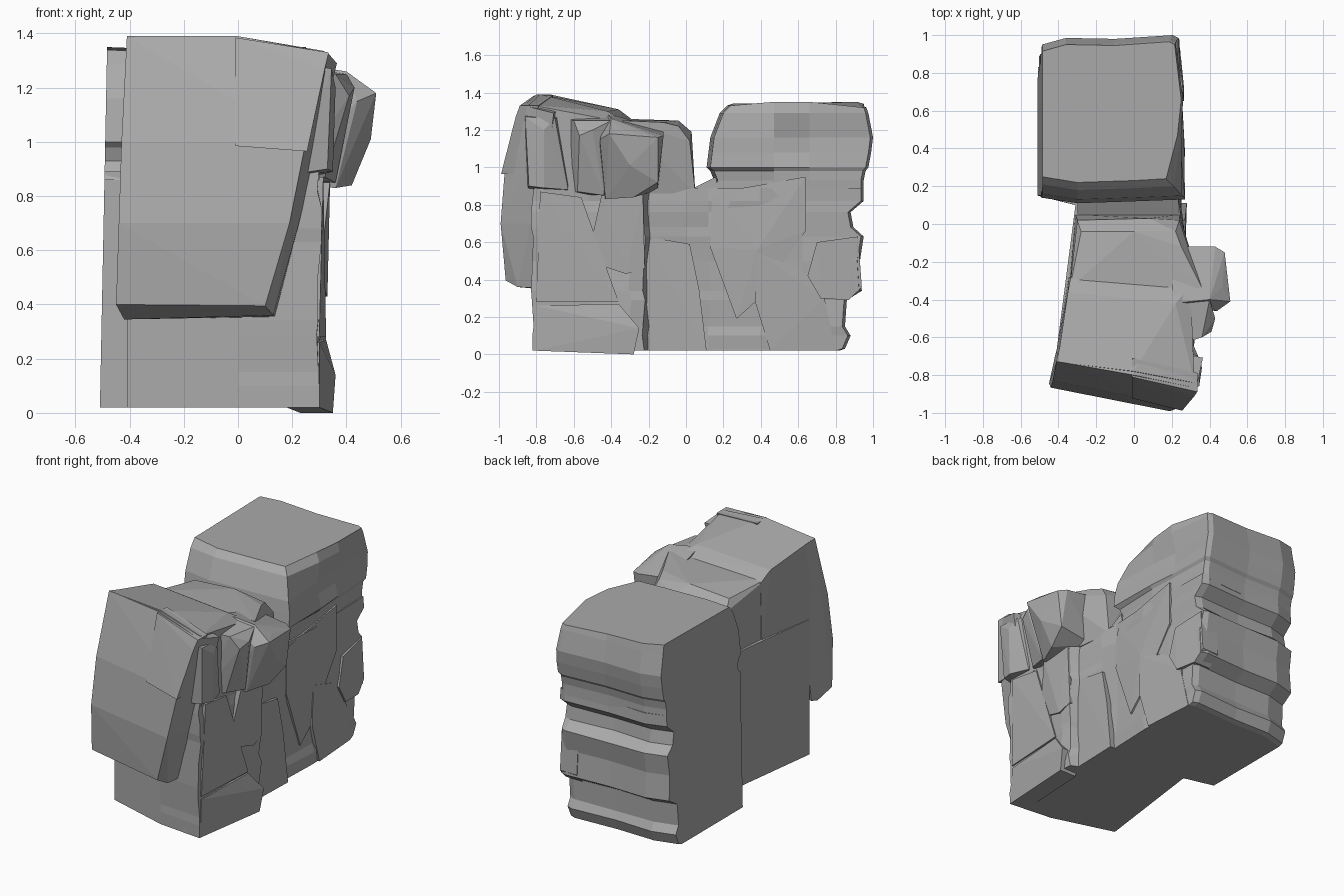
import bpy, bmesh, random
from mathutils import Vector

random.seed(4)
rock = bpy.data.materials.new("rock_grey")
rock.diffuse_color = (.40, .40, .40, 1)


def finish(name, bm):
    bmesh.ops.recalc_face_normals(bm, faces=bm.faces)
    me = bpy.data.meshes.new(name)
    bm.to_mesh(me)
    bm.free()
    me.materials.append(rock)
    ob = bpy.data.objects.new(name, me)
    bpy.context.collection.objects.link(ob)
    return ob


def hull(name, pts):
    """Convex faceted chunk of rock."""
    bm = bmesh.new()
    vs = [bm.verts.new(p) for p in pts]
    r = bmesh.ops.convex_hull(bm, input=vs)
    junk = {g for g in r["geom_interior"] + r["geom_unused"]
            if isinstance(g, bmesh.types.BMVert)}
    bmesh.ops.delete(bm, geom=list(junk), context='VERTS')
    bmesh.ops.dissolve_limit(bm, angle_limit=0.02, verts=bm.verts, edges=bm.edges)
    return finish(name, bm)


def loft(name, rings):
    """Skin a stack of equal-length rings and cap both ends."""
    bm = bmesh.new()
    rows = [[bm.verts.new(p) for p in r] for r in rings]
    n = len(rows[0])
    for a, b in zip(rows, rows[1:]):
        for i in range(n):
            j = (i + 1) % n
            bm.faces.new((a[i], a[j], b[j], b[i]))
    bm.faces.new(rows[0][::-1])
    bm.faces.new(rows[-1])
    return finish(name, bm)


def plate(name, yz, xs):
    """Slab leaning out of the right-hand face: y, z outline and x at each corner."""
    return hull(name, [(x - d, *p) for p, x in zip(yz, xs) for d in (0, .12)])


def jit(a):
    return random.uniform(-a, a)


# Lower cliff: (z, back y) strata, jittered right-hand face
strata = [(.02, .82), (.03, .85), (.10, .88), (.15, .85), (.29, .86), (.34, .94), (.50, .93),
          (.63, .95), (.68, .895), (.76, .88), (.82, .95), (.89, .95)]
right = [(.30, -.82), (.295, -.52), (.325, -.30), (.32, -.225), (.265, -.20), (.255, .0),
         (.245, .12), (.255, .4), (.245, .62)]
rings = []
for z, yb in strata:
    a = 0 if z < .05 else .010
    r = [(-.41, -.67, z), (0, -.79, z)]
    r += [(x + jit(a), y + jit(a), z) for x, y in right]
    r += [(.235 + jit(a), yb - .015, z), (.2, yb, z), (-.1, yb - .015 + jit(a), z),
          (-.36, yb - .01, z), (-.51 + .02 * z, yb - .05, z),
          (-.51 + .02 * z, .15, z), (-.31, .10, z)]
    rings.append(r)
loft("lower_cliff", rings)

# Back tower: z, front y, back y, right x at four stations
tower = [(.86, .11, .95, (.23, .24, .24, .23)),
         (.93, .15, .95, (.23, .245, .245, .23)),
         (.98, .13, .96, (.24, .25, .24, .23)),
         (1.00, .11, .975, (.27, .265, .25, .24)),
         (1.08, .12, .99, (.27, .24, .23, .24)),
         (1.16, .13, 1.0, (.255, .24, .22, .235)),
         (1.29, .18, .975, (.21, .25, .26, .22)),
         (1.33, .22, .965, (.17, .23, .25, .215))]
rings = []
for z, yf, yb, xs in tower:
    t = .02 if z > 1.3 else 0
    xl = -.51 + .02 * z
    rings.append([(-.30, yf, z), (0, yf + .01, z), (xs[0], yf + .02, z),
                  (xs[1], .47, z + t), (xs[2], .66, z + t), (xs[3], yb - .015, z - t / 2),
                  (xs[3] - .03, yb, z - t / 2), (-.1, yb - .02, z), (-.36, yb - .015, z + t / 2),
                  (xl, yb - .05, z + t), (xl, yf + .03, z + t / 2)])
loft("back_tower", rings)

# Overhanging front slab: front outline (x, z, y at x=0), flush with the left wall
outline = [(-.45, .40, -.93), (.10, .395, -.945), (-.44, .7, -.95), (.19, .7, -.955),
           (-.43, 1.0, -.91), (.25, 1.0, -.92), (-.41, 1.39, -.805), (0, 1.39, -.80),
           (.33, 1.33, -.805)]
pts = []
for x, z, y in outline:
    fy = y - .19 * x
    pts.append((x, fy, z))
    pts.append((x + (.035 if x else 0), fy + .16, z - (.04 if z < .5 or z > 1.3 else 0)))
pts += [(-.42, -.74, .345), (.13, -.90, .36)]
hull("front_overhang", pts)

# Slightly raised upper corner block on the slab
pts = []
for x, z, y in [(-.01, .985, -.925), (.255, .965, -.94), (-.01, 1.385, -.812),
                (.335, 1.33, -.825), (.32, 1.27, -.85)]:
    pts += [(x, y - .19 * x, z), (x, y - .19 * x + .1, z)]
hull("front_corner_block", pts)

# Front upper mass and the lower step behind it
hull("front_upper_mass", [
    (-.405, -.73, 1.39), (0, -.78, 1.39), (.32, -.84, 1.335), (.30, -.70, 1.30),
    (-.35, -.36, 1.31), (.22, -.42, 1.30), (-.335, -.28, 1.25), (.30, -.33, 1.24),
    (-.41, -.67, .85), (.30, -.80, .86), (.30, -.30, .85), (-.345, -.28, .85)])
hull("rear_step", [
    (-.34, -.34, 1.26), (.36, -.34, 1.25), (.25, -.12, 1.24), (.22, -.04, 1.22),
    (0, -.04, 1.25), (-.28, -.04, 1.23), (-.30, .02, 1.17), (.08, .03, 1.19),
    (.24, .02, 1.14), (.24, .05, .86), (-.31, .05, .86), (-.345, -.34, .86),
    (.29, -.34, .86), (.26, -.12, .86)])

# Saddle at the bottom of the gap
hull("gap_saddle", [(x, y, z) for x in (-.30, .235)
                    for y, z in [(.02, .80), (.04, .89), (.10, .88), (.16, .95), (.18, .8)]])

# Chunks projecting from the upper right side
hull("side_bulge", [
    (.51, -.41, 1.18), (.47, -.33, 1.20), (.48, -.15, 1.16), (.43, -.12, 1.17),
    (.49, -.30, 1.01), (.45, -.15, .92), (.42, -.28, .84), (.36, -.43, .83),
    (.44, -.46, 1.15), (.40, -.40, 1.26), (.2, -.42, 1.29), (.2, -.12, 1.2),
    (.2, -.15, .88), (.2, -.45, .84)])
hull("side_middle_chunk", [
    (.41, -.57, 1.17), (.43, -.50, 1.20), (.36, -.60, 1.25), (.40, -.40, 1.25),
    (.36, -.44, .85), (.32, -.58, .87), (.2, -.65, 1.27), (.2, -.65, .86),
    (.2, -.40, 1.28), (.2, -.40, .85)])
hull("side_front_chunk", [
    (.345, -.86, 1.27), (.36, -.76, 1.20), (.34, -.70, 1.26), (.33, -.84, .90),
    (.35, -.76, .89), (.31, -.63, .88), (.30, -.66, 1.02), (.2, -.86, 1.3),
    (.2, -.65, 1.29), (.2, -.85, .88), (.2, -.63, .88)])

# Leaning slabs and columns on the lower right face
plate("side_column", [(-.53, .50), (-.45, .86), (-.23, .86), (-.22, .46), (-.32, .43)],
      [.30, .34, .335, .325, .33])
plate("side_front_plate", [(-.80, .28), (-.78, .87), (-.56, .84), (-.50, .50), (-.36, .28)],
      [.30, .315, .31, .30, .325])
plate("side_foot", [(-.81, .02), (-.80, .26), (-.36, .27), (-.25, .14), (-.28, .0)],
      [.30, .30, .325, .36, .35])
plate("side_wedge", [(-.21, .63), (.02, .59), (.07, .35), (.11, .02), (-.21, .02)],
      [.27, .27, .275, .28, .27])
plate("side_middle_panel", [(.13, .57), (.27, .19), (.37, .28), (.38, .56), (.64, .66),
                            (.64, .95), (.14, .86)],
      [.255, .255, .26, .27, .255, .255, .245])
plate("side_lower_panel", [(.38, .54), (.37, .28), (.45, .02), (.80, .02), (.74, .30), (.64, .45)],
      [.27, .27, .265, .24, .25, .25])
plate("back_corner_ledge", [(.65, .42), (.70, .60), (.92, .63), (.94, .36), (.87, .29), (.72, .30)],
      [.265, .26, .24, .24, .25, .265])
